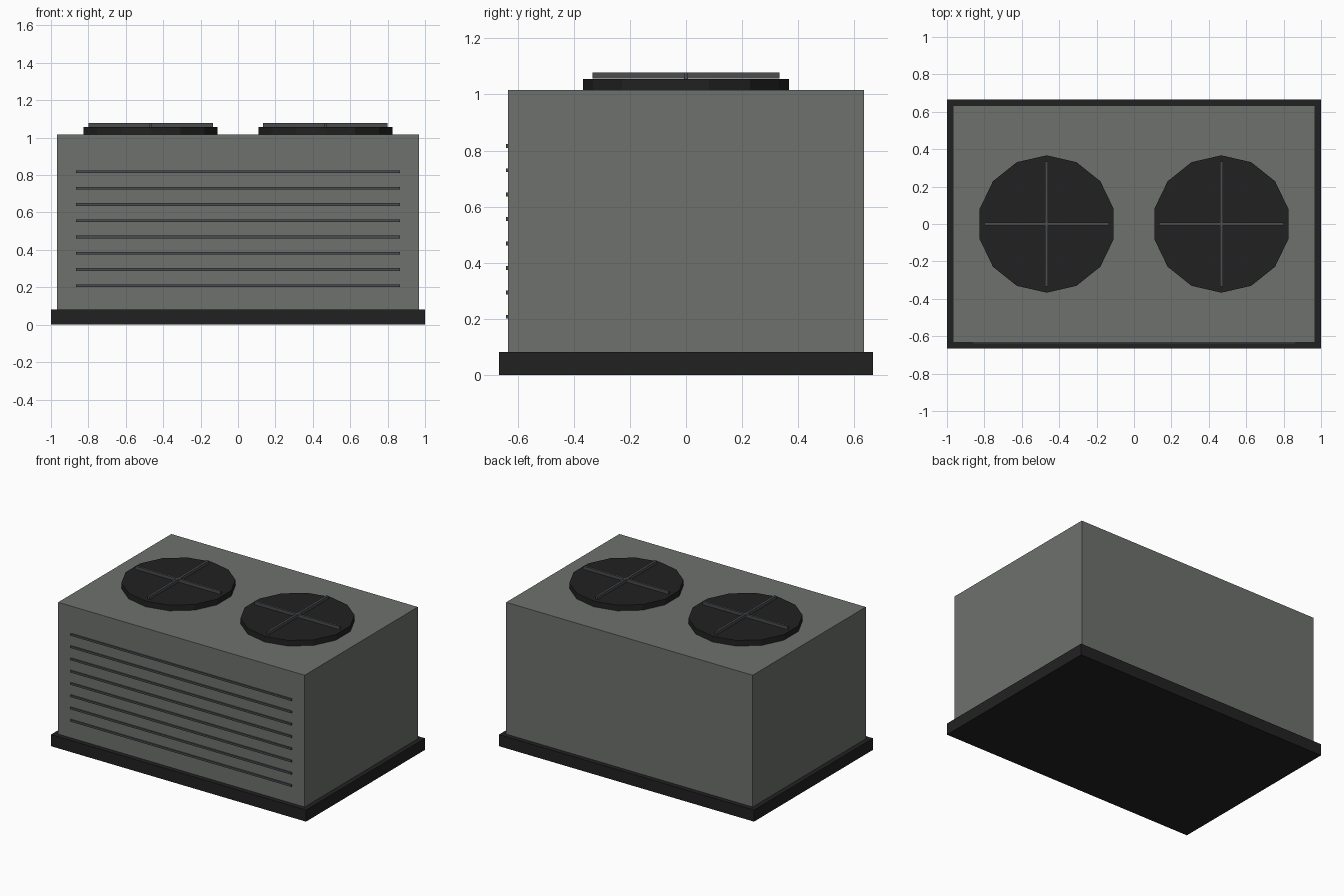
import bpy
import bmesh
from math import sin, cos, tau

cube = bpy.data.objects.get("Cube")
if cube:
    bpy.data.objects.remove(cube, do_unlink=True)


def material(name, color):
    mat = bpy.data.materials.new(name)
    mat.use_nodes = True
    rgba = (*color, 1.0)
    mat.diffuse_color = rgba
    for node in mat.node_tree.nodes:
        if node.type == "BSDF_PRINCIPLED":
            node.inputs["Base Color"].default_value = rgba
    return mat


grey = material("casing grey", (0.155, 0.165, 0.155))
black = material("charcoal black", (0.0155, 0.0155, 0.0155))
steel = material("dark steel", (0.068, 0.072, 0.078))


def add_object(name, bm, mat):
    bmesh.ops.recalc_face_normals(bm, faces=bm.faces)
    mesh = bpy.data.meshes.new(name)
    bm.to_mesh(mesh)
    bm.free()
    mesh.materials.append(mat)
    obj = bpy.data.objects.new(name, mesh)
    bpy.context.collection.objects.link(obj)
    return obj


def box(name, size, center, mat):
    bm = bmesh.new()
    bmesh.ops.create_cube(bm, size=1)
    bmesh.ops.scale(bm, vec=size, verts=bm.verts)
    bmesh.ops.translate(bm, vec=center, verts=bm.verts)
    return add_object(name, bm, mat)


def disc(name, radius, sides, x, z, height, mat):
    # Flat-sided disc with a corner pointing to the back
    bm = bmesh.new()
    ring = [bm.verts.new((x + radius * sin(tau * i / sides),
                          radius * cos(tau * i / sides), z))
            for i in range(sides)]
    base = bm.faces.new(ring)
    top = bmesh.ops.extrude_face_region(bm, geom=[base], use_keep_orig=True)
    verts = [v for v in top["geom"] if isinstance(v, bmesh.types.BMVert)]
    bmesh.ops.translate(bm, vec=(0, 0, height), verts=verts)
    return add_object(name, bm, mat)


# Base tray and casing
box("base_tray", (2.0, 1.333, 0.082), (0, 0, 0.041), black)
box("casing", (1.933, 1.267, 0.934), (0, 0, 0.549), grey)

# Front louvre slats
for i in range(8):
    box(f"louvre_slat_{i + 1}", (1.733, 0.016, 0.014),
        (0, -0.634, 0.208 + 0.087 * i), steel)

# Roof fans with crossed guard bars
for side, x in (("right", -0.467), ("left", 0.467)):
    disc(f"{side}_fan_housing", 0.367, 14, x, 1.015, 0.041, black)
    box(f"{side}_guard_bar_across", (0.667, 0.016, 0.022), (x, 0, 1.067), steel)
    box(f"{side}_guard_bar_along", (0.016, 0.667, 0.0215), (x, 0, 1.067), steel)
